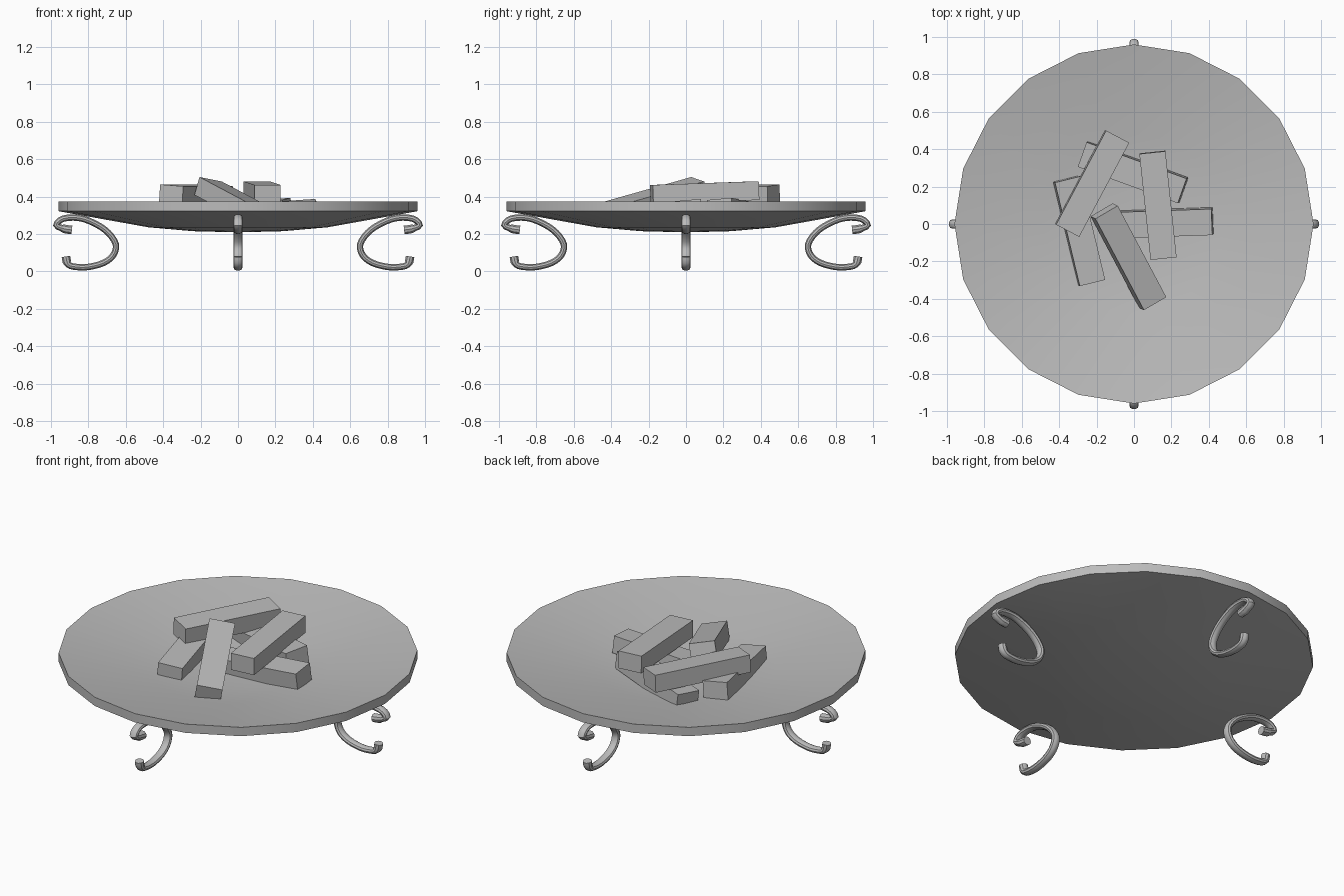
import bpy, bmesh
from math import radians, sin, cos, pi
from mathutils import Matrix, Vector, Euler

cube = bpy.data.objects.get("Cube")
if cube:
    bpy.data.objects.remove(cube, do_unlink=True)

GREY = (0.5, 0.5, 0.5, 1)
grey = bpy.data.materials.new("plain grey")
grey.use_nodes = True
grey.diffuse_color = GREY
grey.node_tree.nodes["Principled BSDF"].inputs["Base Color"].default_value = GREY


def finish(bm, name, smooth=False):
    bmesh.ops.recalc_face_normals(bm, faces=bm.faces)
    mesh = bpy.data.meshes.new(name)
    bm.to_mesh(mesh)
    bm.free()
    mesh.materials.append(grey)
    obj = bpy.data.objects.new(name, mesh)
    bpy.context.collection.objects.link(obj)
    if smooth:
        bpy.ops.object.select_all(action='DESELECT')
        obj.select_set(True)
        bpy.context.view_layer.objects.active = obj
        bpy.ops.object.shade_smooth_by_angle(angle=radians(35))
    return obj


def bridge(bm, rings):
    for a, b in zip(rings, rings[1:]):
        n = len(a)
        for i in range(n):
            j = (i + 1) % n
            bm.faces.new((a[i], a[j], b[j], b[i]))


# Shallow twenty-sided dish with a vertical rim
SIDES, WALL = 20, 0.052
under = [(0.24, 0.215), (0.48, 0.236), (0.96, 0.322)]
profile = under + [(r, z + WALL) for r, z in reversed(under)]
bm = bmesh.new()
rings = [[bm.verts.new((r * cos(2 * pi * i / SIDES), r * sin(2 * pi * i / SIDES), z))
          for i in range(SIDES)] for r, z in profile]
bridge(bm, rings)
for ring, z in ((rings[0], 0.209), (rings[-1], 0.209 + WALL)):
    centre = bm.verts.new((0, 0, z))
    for i in range(SIDES):
        bm.faces.new((ring[i], ring[(i + 1) % SIDES], centre))
finish(bm, "fire_bowl", smooth=True)

# Scrolled legs: an oval tube swept along a C curve with hooked ends
path = [(0.888, 0.222), (0.93, 0.228), (0.972, 0.248), (0.935, 0.282),
        (0.85, 0.286), (0.765, 0.256), (0.695, 0.208), (0.653, 0.144),
        (0.668, 0.085), (0.72, 0.045), (0.80, 0.024), (0.865, 0.024),
        (0.908, 0.037), (0.92, 0.08)]
path = [Vector((r, 0, z)) for r, z in path]


def rounded(points, steps=3):
    # Catmull-Rom spline through the points
    ends = [points[0]] + points + [points[-1]]
    out = []
    for a, b, c, d in zip(ends, ends[1:], ends[2:], ends[3:]):
        for k in range(steps):
            t = k / steps
            out.append(0.5 * (2 * b + (c - a) * t + (2 * a - 5 * b + 4 * c - d) * t ** 2
                              + (3 * b - a - 3 * c + d) * t ** 3))
    return out + [points[-1]]


def build_leg(name, angle):
    bm = bmesh.new()
    pts = rounded(path)
    side = Vector((0, 1, 0))
    rings = []
    for i, p in enumerate(pts):
        along = (pts[min(i + 1, len(pts) - 1)] - pts[max(i - 1, 0)]).normalized()
        out = along.cross(side)
        # the hooks are a little stouter than the middle of the leg
        thick = 0.024 if i < 4 or i > len(pts) - 4 else 0.018
        rings.append([bm.verts.new(p + side * 0.025 * cos(a) + out * thick * sin(a))
                      for a in (2 * pi * k / 10 for k in range(10))])
    bridge(bm, rings)
    bm.faces.new(rings[0])
    bm.faces.new(rings[-1])
    bmesh.ops.rotate(bm, verts=bm.verts, cent=(0, 0, 0),
                     matrix=Matrix.Rotation(radians(angle), 3, 'Z'))
    finish(bm, name, smooth=True)


for name, angle in (("left_leg", 0), ("back_leg", 90), ("right_leg", 180), ("front_leg", 270)):
    build_leg(name, angle)

# Stacked square logs: centre, then roll, pitch and yaw in degrees
logs = {
    "lower_log_side": ((0.135, 0.005, 0.312), (5, -4, 2)),
    "lower_log_right": ((-0.293, -0.037, 0.318), (5, -3, 103.5)),
    "lower_log_back": ((-0.005, 0.277, 0.318), (5, -4, -20)),
    "upper_log_right": ((-0.224, 0.217, 0.41), (4, 0, 62)),
    "upper_log_left": ((0.128, 0.10, 0.422), (0, -2, 96)),
    "leaning_log": ((-0.03, -0.175, 0.376), (-10, 14, -62)),
}
for name, (centre, turn) in logs.items():
    bm = bmesh.new()
    bmesh.ops.create_cube(bm, size=1)
    bmesh.ops.scale(bm, verts=bm.verts, vec=(0.57, 0.14, 0.1))
    spin = Euler([radians(a) for a in turn]).to_matrix().to_4x4()
    bm.transform(Matrix.Translation(centre) @ spin)
    finish(bm, name)
